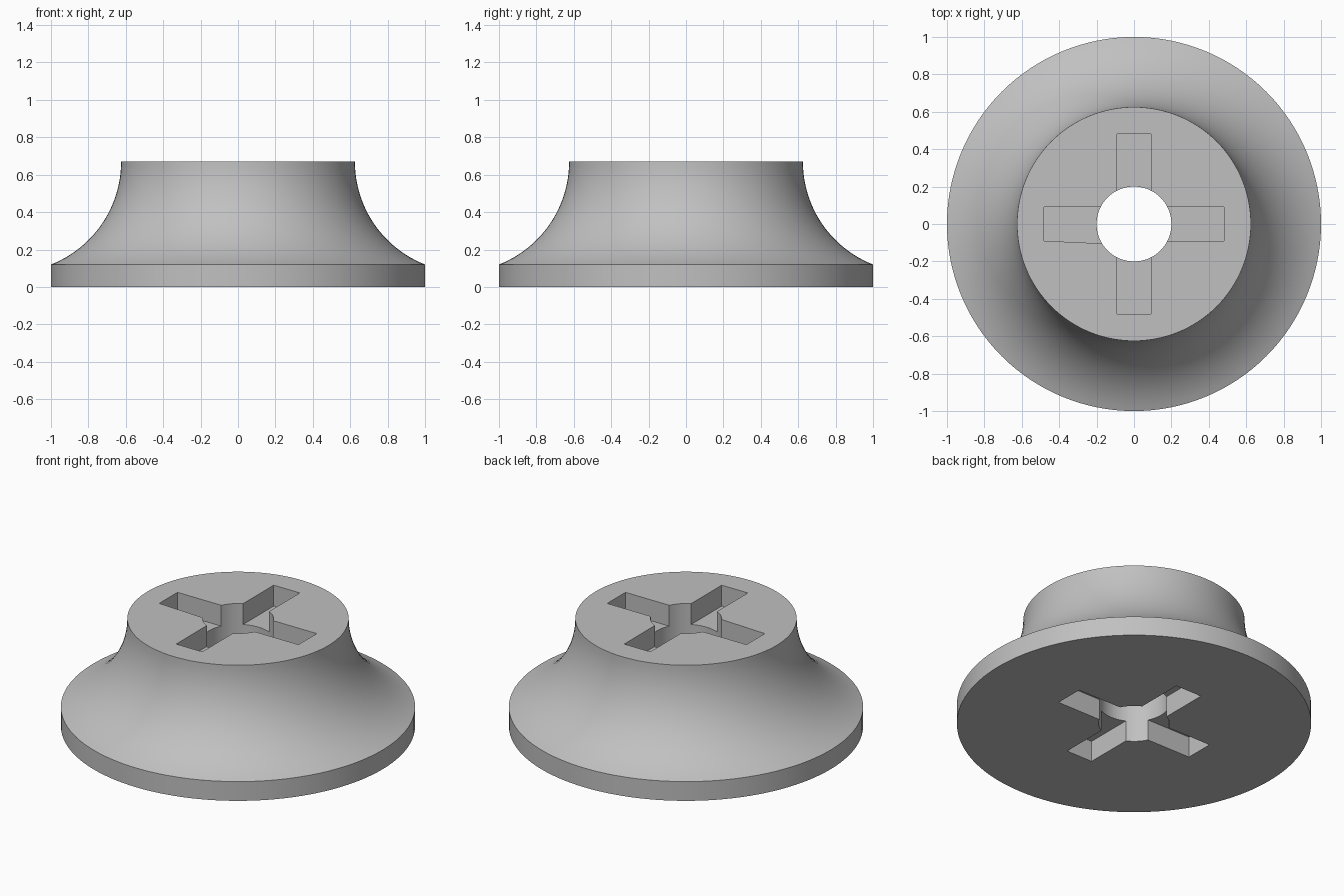
import bpy, bmesh, math
from mathutils import Matrix, Vector

cube = bpy.data.objects.get("Cube")
if cube:
    bpy.data.objects.remove(cube, do_unlink=True)

HEIGHT, RIM, NECK, BORE = 0.67, 0.12, 0.625, 0.2
SLOT_LEN, SLOT_HALF, SLOT_DEPTH = 0.48, 0.09, 0.13
SEGMENTS, ARC_STEPS = 128, 24

grey = bpy.data.materials.new("plain grey")
grey.use_nodes = True
colour = (0.53, 0.53, 0.53, 1)
grey.diffuse_color = colour
grey.node_tree.nodes["Principled BSDF"].inputs["Base Color"].default_value = colour


def make_object(name, bm):
    bmesh.ops.recalc_face_normals(bm, faces=bm.faces)
    mesh = bpy.data.meshes.new(name)
    bm.to_mesh(mesh)
    bm.free()
    obj = bpy.data.objects.new(name, mesh)
    bpy.context.collection.objects.link(obj)
    mesh.materials.append(grey)
    return obj


def lathe(name, profile):
    """Revolve a closed (radius, z) profile about the z axis."""
    bm = bmesh.new()
    rings = []
    for i in range(SEGMENTS):
        turn = Matrix.Rotation(math.tau * i / SEGMENTS, 3, 'Z')
        rings.append([bm.verts.new(turn @ Vector((r, 0, z))) for r, z in profile])
    n = len(profile)
    for i, ring in enumerate(rings):
        after = rings[(i + 1) % SEGMENTS]
        for j in range(n):
            k = (j + 1) % n
            bm.faces.new((ring[j], after[j], after[k], ring[k]))
    return make_object(name, bm)


def cross_cutter(name, bottom, top, skew=0):
    """Prism with a plus-shaped outline; skew nudges one inner corner."""
    bm = bmesh.new()
    outline = []
    for quarter in range(4):
        turn = Matrix.Rotation(math.pi / 2 * quarter, 3, 'Z')
        for x, y in ((SLOT_LEN, -SLOT_HALF), (SLOT_LEN, SLOT_HALF), (SLOT_HALF, SLOT_HALF)):
            p = turn @ Vector((x, y, 0))
            if quarter == 2 and x == SLOT_HALF:
                p.y -= skew
            outline.append(bm.verts.new((p.x, p.y, bottom)))
    face = bm.faces.new(outline)
    moved = bmesh.ops.extrude_face_region(bm, geom=[face])["geom"]
    bmesh.ops.translate(bm, vec=(0, 0, top - bottom),
                        verts=[v for v in moved if isinstance(v, bmesh.types.BMVert)])
    return make_object(name, bm)


# Body: rim, concave flank that turns vertical at the neck, and central bore
run, rise = 1 - NECK, HEIGHT - RIM
radius = (run ** 2 + rise ** 2) / (2 * run)
sweep = math.asin(rise / radius)
profile = [(BORE, 0), (1, 0)]
for i in range(ARC_STEPS + 1):
    a = sweep * (1 - i / ARC_STEPS)
    profile.append((NECK + radius * (1 - math.cos(a)), HEIGHT - radius * math.sin(a)))
profile.append((BORE, HEIGHT))
body = lathe("flared_knob_body", profile)

# Cross-shaped recesses in the top and the underside
cutters = [cross_cutter("top_slot_cutter", HEIGHT - SLOT_DEPTH, HEIGHT + 0.1, 0.018),
           cross_cutter("bottom_slot_cutter", -0.1, SLOT_DEPTH)]
bpy.ops.object.select_all(action='DESELECT')
bpy.context.view_layer.objects.active = body
body.select_set(True)
for cutter in cutters:
    cutter.hide_render = True
    mod = body.modifiers.new("slots", 'BOOLEAN')
    mod.operation = 'DIFFERENCE'
    mod.solver = 'EXACT'
    mod.object = cutter
    bpy.ops.object.modifier_apply(modifier=mod.name)
    bpy.data.objects.remove(cutter, do_unlink=True)

bpy.ops.object.shade_smooth_by_angle(angle=math.radians(25))
